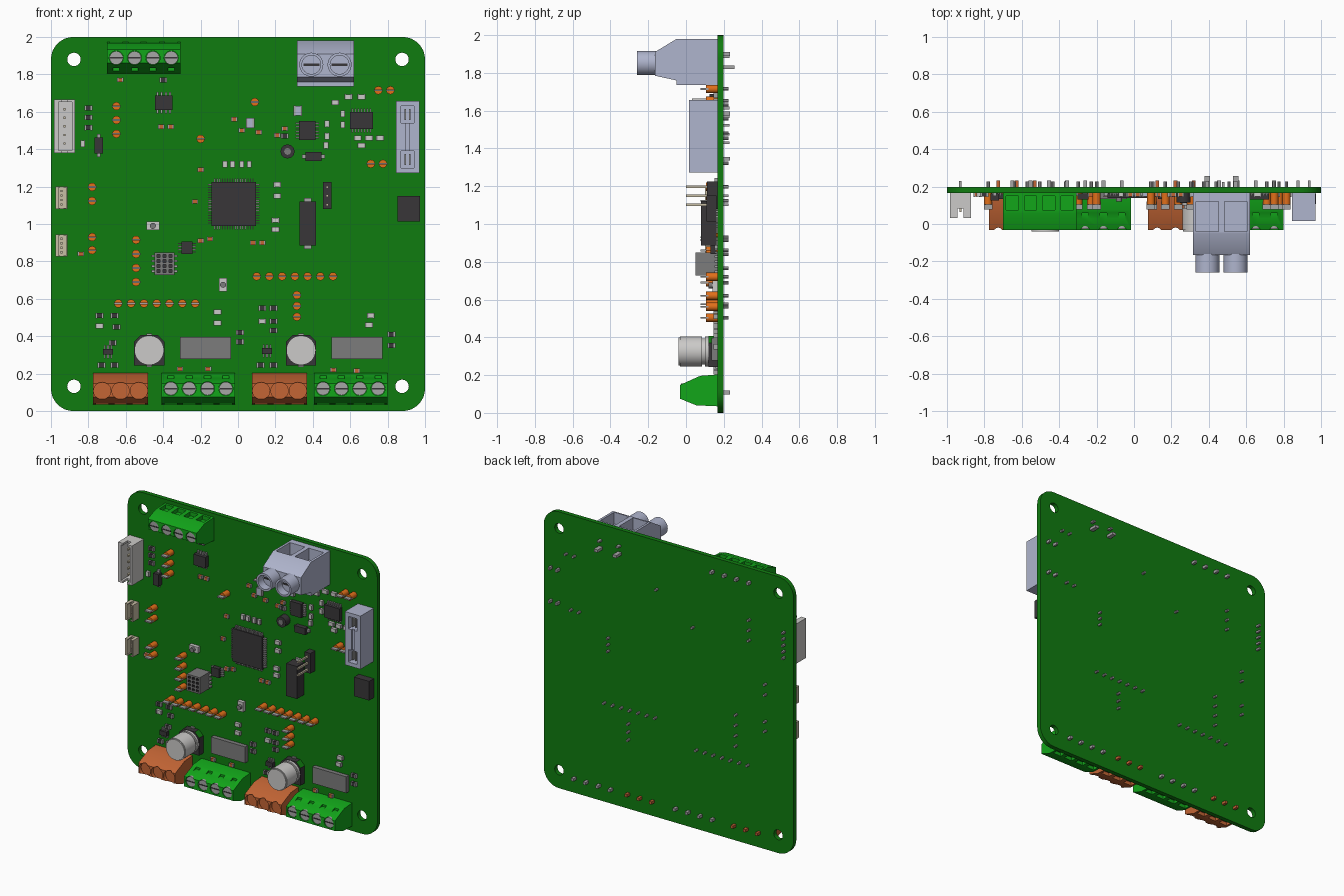
import bpy, bmesh, math
from mathutils import Matrix, Vector

if "Cube" in bpy.data.objects:
    bpy.data.objects.remove(bpy.data.objects["Cube"])

COLOURS = {
    "board green": (.005, .2, .005), "terminal green": (.006, .38, .01),
    "amber": (.75, .16, .01), "terracotta": (.55, .13, .035),
    "lavender grey": (.43, .46, .61), "charcoal": (.04, .037, .04),
    "mid grey": (.2, .2, .2), "pale grey": (.6, .59, .58),
    "beige": (.58, .52, .38), "silver": (.38, .38, .38)}
NAMES = list(COLOURS)
BOARD, GREEN, AMBER, TERRA, LAVENDER, DARK, GREY, PALE, BEIGE, SILVER = range(len(NAMES))
MATERIALS = []
for name, rgb in COLOURS.items():
    m = bpy.data.materials.new(name)
    m.use_nodes = True
    m.diffuse_color = (*rgb, 1)
    m.node_tree.nodes["Principled BSDF"].inputs["Base Color"].default_value = (*rgb, 1)
    MATERIALS.append(m)

FRONT, BACK = .166, .198   # the two faces of the board


def paint(verts, mat):
    for v in verts:
        for f in v.link_faces:
            f.material_index = mat


def box(bm, mat, x, z, w, h, y0, y1=FRONT):
    """Box centred on x and z, from y0 to y1."""
    mx = Matrix.Translation((x, (y0 + y1) / 2, z)) @ Matrix.Diagonal((w, y1 - y0, h, 1))
    paint(bmesh.ops.create_cube(bm, size=1, matrix=mx)["verts"], mat)


def disc(bm, mat, x, z, r, y0, y1=FRONT, sides=24):
    """Cylinder along y."""
    mx = Matrix.Translation((x, (y0 + y1) / 2, z)) @ Matrix.Rotation(math.pi / 2, 4, "X")
    paint(bmesh.ops.create_cone(bm, cap_ends=True, segments=sides, radius1=r, radius2=r,
                                depth=y1 - y0, matrix=mx)["verts"], mat)


def prism(bm, mat, profile, x0, x1):
    """Extrude a (y, z) profile along x."""
    face = bm.faces.new([bm.verts.new((x0, y, z)) for y, z in profile])
    new = bmesh.ops.extrude_face_region(bm, geom=[face])["geom"]
    verts = [g for g in new if isinstance(g, bmesh.types.BMVert)]
    bmesh.ops.translate(bm, vec=Vector((x1 - x0, 0, 0)), verts=verts)
    paint(verts, mat)
    face.material_index = mat
    bmesh.ops.recalc_face_normals(bm, faces=bm.faces)


def make_object(bm, name):
    mesh = bpy.data.meshes.new(name)
    bm.to_mesh(mesh)
    bm.free()
    for m in MATERIALS:
        mesh.materials.append(m)
    ob = bpy.data.objects.new(name, mesh)
    bpy.context.collection.objects.link(ob)
    return ob


def cut(bm, tool):
    """Subtract one bmesh from another and return the result."""
    body, cutter = make_object(bm, "body"), make_object(tool, "cutter")
    mod = body.modifiers.new("cut", "BOOLEAN")
    mod.operation, mod.solver, mod.object = "DIFFERENCE", "EXACT", cutter
    mod.use_self = True
    result = bmesh.new()
    result.from_object(body, bpy.context.evaluated_depsgraph_get())
    for ob in (body, cutter):
        bpy.data.objects.remove(ob)
    return result


def finish(bm, name):
    ob = make_object(bm, name)
    bpy.ops.object.select_all(action="DESELECT")
    ob.select_set(True)
    bpy.context.view_layer.objects.active = ob
    bpy.ops.object.shade_smooth_by_angle(angle=math.radians(35))
    bpy.ops.object.material_slot_remove_unused()


# Circuit board with rounded corners and mounting holes
bm, tool = bmesh.new(), bmesh.new()
box(bm, BOARD, 0, 1, 2, 2, FRONT, BACK)
corners = [e for e in bm.edges if abs(e.verts[0].co.y - e.verts[1].co.y) > .01]
bmesh.ops.bevel(bm, geom=corners, offset=.12, segments=8, profile=.5, affect="EDGES")
for x in (-.877, .877):
    for z in (.132, 1.88):
        disc(tool, BOARD, x, z, .036, .1, .3)
finish(cut(bm, tool), "circuit_board")


# Screw terminal blocks along the top and bottom edges
def terminal(name, mat, x0, poles, top=False):
    profile = [(-.032, .148), (.075, .196), (FRONT, .203), (FRONT, .035), (.055, .04), (-.032, .075)]
    flip = (lambda z: 2.008 - z) if top else (lambda z: z)
    bm, tool = bmesh.new(), bmesh.new()
    prism(bm, mat, [(y, flip(z)) for y, z in profile], x0, x0 + poles * .098)
    green = mat == GREEN
    radius, zc = (.038, flip(.12)) if green else (.046, flip(.108))
    xs = [x0 + (i + .5) * .098 for i in range(poles)]
    for x in xs:
        disc(tool, mat, x, zc, radius, -.1, -.005)
        box(tool, mat, x, flip(.03), .066, .07, .075, .15)       # wire entry
        if green:
            box(tool, mat, x, flip(.195), .035, .04, .02, .06)   # release notch
    bm = cut(bm, tool)
    for x in xs:
        if green:
            disc(bm, SILVER, x, zc, .036, -.026, 0)
            box(bm, DARK, x, zc, .066, .008, -.028, -.02)
        box(bm, SILVER if green else TERRA, x, flip(.108), .02, .02, BACK, .232)
    finish(bm, name)


terminal("green_terminal_top", GREEN, -.7, 4, True)
terminal("green_terminal_left", GREEN, -.408, 4)
terminal("green_terminal_right", GREEN, .406, 4)
terminal("orange_terminal_left", TERRA, -.775, 3)
terminal("orange_terminal_right", TERRA, .075, 3)

# Large power terminal with round barrels
bm, tool = bmesh.new(), bmesh.new()
prism(bm, LAVENDER, [(-.165, 1.91), (-.05, 1.98), (FRONT, 1.98), (FRONT, 1.735),
                     (-.05, 1.735), (-.05, 1.76), (-.165, 1.785)], .315, .62)
for x in (.392, .543):
    box(tool, LAVENDER, x, 1.97, .12, .15, -.04, .12)
bm = cut(bm, tool)
for x in (.392, .543):
    barrel, bore = bmesh.new(), bmesh.new()
    disc(barrel, LAVENDER, x, 1.852, .064, -.26, -.16, 32)
    disc(bore, LAVENDER, x, 1.852, .05, -.3, -.2, 32)
    barrel = cut(barrel, bore)
    box(barrel, DARK, x, 1.852, .085, .012, -.204, -.198)
    finish(barrel, "power_terminal_barrel")
    box(bm, SILVER, x, 1.83, .03, .02, BACK, .257)
    box(bm, SILVER, x, 1.885, .02, .012, BACK, .23)
finish(bm, "power_terminal")

# Fuse holder with two blade sockets
bm, tool = bmesh.new(), bmesh.new()
box(bm, LAVENDER, .907, 1.465, .126, .385, .016)
box(tool, LAVENDER, .907, 1.465, .02, .16, 0, .03)
for z in (1.345, 1.585):
    box(tool, LAVENDER, .907, z, .07, .09, 0, .1)
bm = cut(bm, tool)
for z in (1.345, 1.585):
    for side in (-1, 1):
        box(bm, SILVER, .907 + side * .012, z, .008, .06, .03, .1)
        box(bm, SILVER, .907 + side * .03, z, .015, .02, BACK, .232)
finish(bm, "fuse_holder")


# Wire-to-board sockets on the left edge
def socket(name, mat, x, z, w, h, y0, pins):
    bm, tool = bmesh.new(), bmesh.new()
    box(bm, mat, x, z, w, h, y0)
    box(tool, mat, x + .004, z, w * .66, h * .9, y0 - .05, .145)
    box(tool, mat, x, z, w * .3, h + .1, y0 - .05, y0 + .05)
    bm = cut(bm, tool)
    for i in range(pins):
        pz = z + h * .8 * ((i + .5) / pins - .5)
        box(bm, BEIGE, x, pz, .012, .012, y0 + .03, .16)
        if pins > 4:
            box(bm, SILVER, x, pz, .014, .014, BACK, .23)
    finish(bm, name)


socket("white_socket", PALE, -.928, 1.522, .112, .287, .033, 5)
for z in (1.14, .885):
    socket("small_socket", BEIGE, -.943, z, .065, .12, .1, 4)

# Can capacitors on square bases
for x in (-.475, .337):
    bm = bmesh.new()
    box(bm, DARK, x, .325, .162, .162, .118)
    corners = [e for e in bm.edges if abs(e.verts[0].co.y - e.verts[1].co.y) > .01
               and e.verts[0].co.z > .325]
    bmesh.ops.bevel(bm, geom=corners, offset=.035, segments=1, affect="EDGES")
    for r, y0, y1 in ((.079, -.032, .085), (.074, -.04, -.032), (.07, .085, .1), (.079, .1, .118)):
        disc(bm, PALE, x, .325, r, y0, y1, 40)
    box(bm, SILVER, x, .325, .03, .18, .155)
    finish(bm, "can_capacitor")


# Integrated circuits with rows of legs
def chip(name, x, z, w, h, y0, across=0, upright=0):
    bm = bmesh.new()
    box(bm, DARK, x, z, w, h, y0, .162)
    for side in (-1, 1):
        for i in range(across):
            px = x + w * .92 * ((i + .5) / across - .5)
            box(bm, SILVER, px, z + side * (h / 2 + .008), w * .45 / across, .022, .15)
        for i in range(upright):
            pz = z + h * .92 * ((i + .5) / upright - .5)
            box(bm, SILVER, x + side * (w / 2 + .008), pz, .022, h * .45 / upright, .15)
    finish(bm, name)


chip("processor", -.022, 1.107, .237, .237, .138, 16, 16)
chip("transceiver_chip", -.397, 1.648, .095, .078, .125, 4)
chip("regulator_chip", .37, 1.5, .088, .1, .132, 0, 6)
chip("driver_chip", .66, 1.553, .122, .092, .13, 7)
chip("sensor_chip", -.273, .873, .058, .065, .13, 0, 4)
chip("sensing_chip_left", -.695, .317, .055, .032, .135, 3)
chip("sensing_chip_right", .155, .32, .055, .032, .135, 3)
chip("diode_right", .403, 1.36, .085, .048, .13, 0, 1)
chip("diode_left", -.745, 1.42, .045, .085, .125, 1)
chip("crystal", .373, 1.003, .086, .235, .08, 1)
chip("power_inductor", .914, 1.082, .12, .138, .108)

# Round choke, flat shunts and push buttons
bm = bmesh.new()
disc(bm, DARK, .265, 1.388, .038, .115, sides=12)
disc(bm, GREY, .265, 1.388, .018, .112, .12)
finish(bm, "round_choke")
for x in (-.174, .636):
    bm = bmesh.new()
    box(bm, GREY, x, .337, .272, .118, .135)
    finish(bm, "flat_shunt")
for x, z, w, h in ((-.455, .99, .07, .045), (-.08, .675, .045, .07)):
    bm = bmesh.new()
    box(bm, PALE, x, z, w, h, .14)
    disc(bm, GREY, x, z, .016, .12, .14)
    finish(bm, "push_button")

# Pin header with long pins
bm = bmesh.new()
box(bm, DARK, .478, 1.152, .046, .146, .112)
for i in (-1, 0, 1):
    box(bm, BEIGE, .478, 1.15 + i * .047, .013, .013, 0, .12)
    box(bm, SILVER, .478, 1.15 + i * .047, .013, .013, BACK, .225)
finish(bm, "pin_header")

# Slotted grey expansion socket
bm, tool = bmesh.new(), bmesh.new()
box(bm, GREY, -.393, .788, .105, .12, .05)
for i in (-1, 0, 1):
    for k in (-1.5, -.5, .5, 1.5):
        box(tool, DARK, -.393 + i * .032, .788 + k * .027, .018, .016, 0, .1)
bm = cut(bm, tool)
for side in (-1, 1):
    for k in (-1.5, -.5, .5, 1.5):
        box(bm, SILVER, -.393 + side * .058, .788 + k * .027, .025, .012, .15)
finish(bm, "expansion_socket")

# Test points: start x, start z, step x, step z, count
ROWS = [(-.65, 1.63, 0, -.074, 3), (-.2, 1.455, 0, 0, 1), (.09, 1.652, 0, 0, 1),
        (.75, 1.715, .065, 0, 2), (.71, 1.322, .065, 0, 2), (-.78, 1.198, 0, -.075, 2),
        (-.78, .93, 0, -.07, 2), (-.545, .915, 0, -.075, 4), (.1, .72, .068, 0, 7),
        (.315, .62, 0, -.058, 3), (-.64, .575, .0685, 0, 7)]
bm = bmesh.new()
for x, z, dx, dz, count in ROWS:
    for i in range(count):
        px, pz = x + i * dx, z + i * dz
        disc(bm, AMBER, px, pz, .022, .105, sides=14)
        box(bm, SILVER, px, pz, .046, .009, .078, .12)
        disc(bm, SILVER, px, pz, .009, BACK, .226, 8)
finish(bm, "test_points")


# Small surface parts with metal ends
def small_parts(name, mat, w, h, places):
    bm = bmesh.new()
    for x, z in places:
        box(bm, mat, x, z, w * .6, h * .95, .146)
        for side in (-1, 1):
            box(bm, SILVER, x + side * w * .4, z, w * .2, h, .145)
    finish(bm, name)


small_parts("tall_capacitors", PALE, .026, .036, [
    (.475, 1.535), (.475, 1.47), (.56, 1.59), (.56, 1.53), (.47, 1.42), (-.83, 1.43),
    (-.07, 1.32), (-.03, 1.32), (.02, 1.32), (.06, 1.32)])
small_parts("wide_capacitors", PALE, .042, .028, [
    (.59, 1.68), (.66, 1.68), (.52, 1.65), (.64, 1.46), (.7, 1.46), (.76, 1.46), (.66, 1.42),
    (.21, 1.21), (.21, 1.15), (.2, 1.02), (.2, .97), (-.11, .53), (-.11, .47),
    (.71, .51), (.7, .46), (-.74, .455), (.13, .48)])
small_parts("lavender_capacitors", LAVENDER, .045, .055, [(.32, 1.605), (.065, 1.54)])
small_parts("dark_resistors", DARK, .042, .028, [
    (-.8, 1.62), (-.8, 1.57), (-.8, 1.515), (-.74, .51), (-.66, .51), (-.65, .45), (.13, .55),
    (.19, .55), (.19, .48), (.19, .43), (-.67, .365), (.01, .42), (.01, .37), (.82, .41),
    (.82, .35), (-.73, .245), (-.66, .245), (.12, .245), (.19, .245), (-.4, 1.77), (.25, 1.47)])
small_parts("red_resistors", TERRA, .034, .024, [
    (-.31, .225), (-.16, .225), (.51, .22), (.635, .215), (-.41, 1.52), (-.36, 1.52),
    (-.02, 1.56), (.02, 1.5), (.11, 1.49), (.21, 1.475), (.25, 1.51), (-.2, 1.29), (-.23, 1.12),
    (-.15, .92), (-.2, .91), (.08, .9), (.13, .9), (-.84, .84), (-.63, 1.77)])
